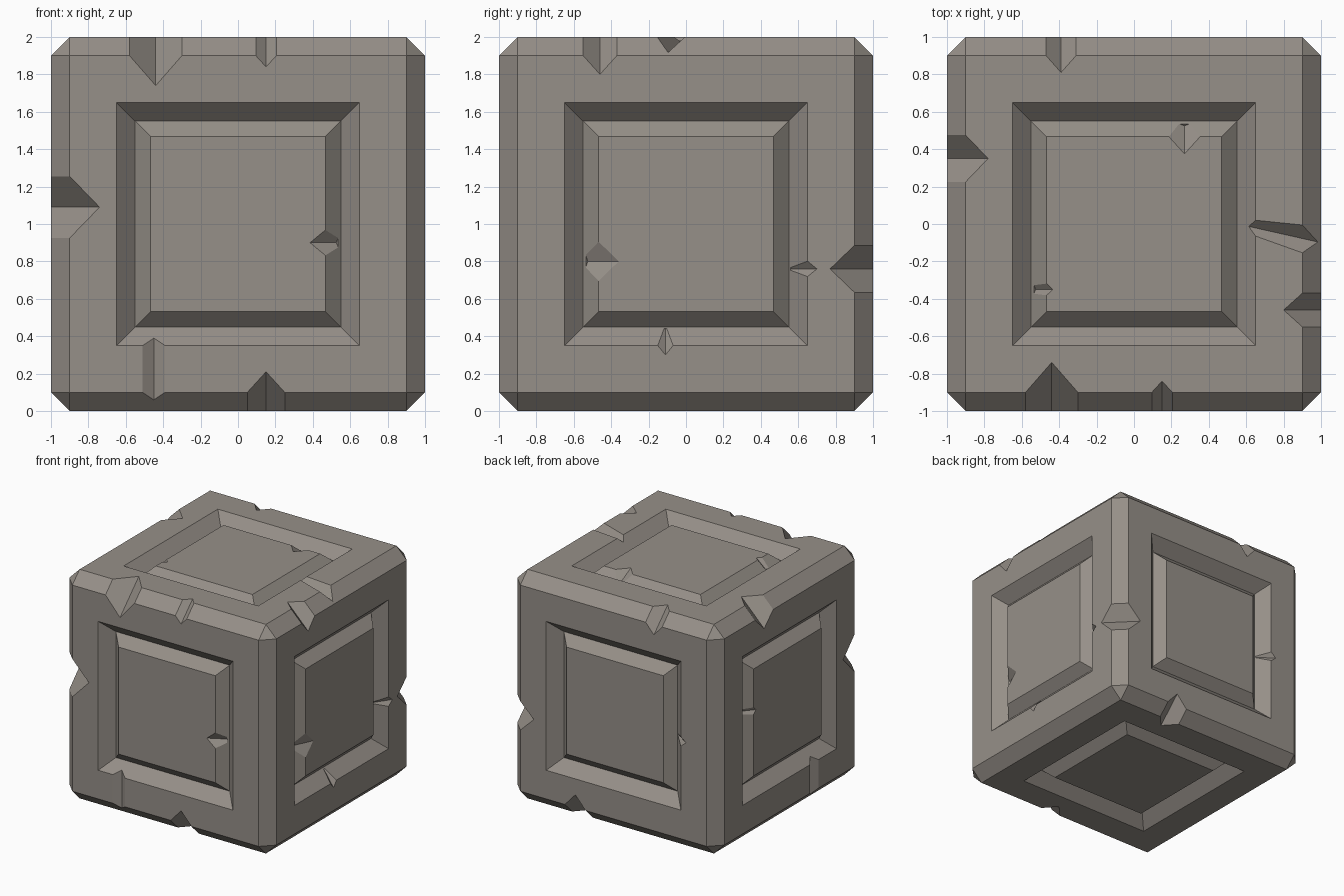
import bpy, bmesh
from mathutils import Vector

if "Cube" in bpy.data.objects:
    bpy.data.objects.remove(bpy.data.objects["Cube"])

stone = bpy.data.materials.new("weathered stone")
stone.diffuse_color = (0.305, 0.277, 0.247, 1)
stone.use_nodes = True
stone.node_tree.nodes["Principled BSDF"].inputs["Base Color"].default_value = stone.diffuse_color

# Chamfered block with a bevelled groove and raised panel on all six faces
bm = bmesh.new()
bmesh.ops.create_cube(bm, size=2)
bmesh.ops.bevel(bm, geom=bm.edges[:], offset=0.1, segments=1, affect='EDGES')
faces = [f for f in bm.faces if f.calc_area() > 2]
for thick, depth in ((0.25, 0), (0.1, -0.1), (0.083, 0.08)):
    for f in faces:
        bmesh.ops.inset_individual(bm, faces=[f], thickness=thick, depth=0, use_even_offset=True)
        bmesh.ops.translate(bm, verts=f.verts[:], vec=f.normal * depth)
me = bpy.data.meshes.new("stone_block")
bm.to_mesh(me)
bm.free()
block = bpy.data.objects.new("stone_block", me)
bpy.context.collection.objects.link(block)

cut = bmesh.new()


def wedge(a, b, out, slope, ext_a, ext_b, reach=0.3):
    """V-shaped cutter with its valley from a to b, opening along out."""
    t = (b - a).normalized()
    a, b = a - t * ext_a, b + t * ext_b
    out = out.normalized()
    side = t.cross(out).normalized() * slope * reach
    pts = [p + o for p in (a, b) for o in (Vector(), out * reach + side, out * reach - side)]
    v = [cut.verts.new(p) for p in pts]
    for q in ((0, 1, 2), (5, 4, 3), (0, 3, 4, 1), (1, 4, 5, 2), (2, 5, 3, 0)):
        cut.faces.new([v[i] for i in q])


def vec(**k):
    return Vector((k.get('x', 0), k.get('y', 0), k.get('z', 0)))


def edge_chip(b, sb, c, sc, along, pos, tip, half):
    """Chip across an outer block edge."""
    p = vec(**{b: sb, c: sc * (1 - tip), along: pos})
    q = vec(**{b: sb * (1 - tip), c: sc, along: pos})
    wedge(p, q, vec(**{b: sb, c: sc}), half / ((tip - 0.1) * 0.707), 0.3, 0.3)


def panel_chip(f, sf, s, ss, along, pos, tip, half):
    """Chip in the raised panel's rim."""
    p = vec(**{f: sf * 0.98, s: ss * tip, along: pos})
    q = vec(**{f: sf * 0.903, s: ss * 0.525, along: pos})
    depth = max(0.02, (0.47 - tip) * 0.5)
    wedge(p, q, vec(**{f: sf, s: ss}), half / depth, 0.1, 0, 0.12)


def wall_chip(f, sf, s, ss, along, pos, tip, half):
    """Chip in the frame's inner wall."""
    p = vec(**{f: sf, s: ss * tip, along: pos})
    q = vec(**{f: sf * 0.905, s: ss * 0.562, along: pos})
    wedge(p, q, vec(**{f: sf, s: -ss}), half / 0.035, 0.08, 0, 0.1)


def channel(f, sf, s, ss, along, pos0, pos1, d0, d1, half):
    """V channel running across the frame."""
    p = vec(**{f: sf * (1 - d0), s: ss * 0.6, along: pos0})
    q = vec(**{f: sf * (1 - d1), s: ss, along: pos1})
    wedge(p, q, vec(**{f: sf}), half / d0, 0, 0.1, 0.15)


# Chips on the outer edges
edge_chip('y', -1, 'z', 1, 'x', -0.44, 0.26, 0.14)
edge_chip('y', -1, 'z', 1, 'x', 0.15, 0.16, 0.055)
edge_chip('y', -1, 'x', -1, 'z', 0.09, 0.26, 0.165)
edge_chip('y', -1, 'z', -1, 'x', 0.15, 0.21, 0.10)
edge_chip('x', 1, 'y', 1, 'z', -0.24, 0.23, 0.125)
edge_chip('x', 1, 'z', 1, 'y', -0.46, 0.20, 0.09)
edge_chip('y', 1, 'z', 1, 'x', -0.39, 0.19, 0.08)
edge_chip('x', -1, 'z', 1, 'y', 0.35, 0.22, 0.125)
edge_chip('y', 1, 'z', -1, 'x', 0.37, 0.21, 0.10)
# Chips on the raised panels
panel_chip('y', -1, 'x', 1, 'z', -0.1, 0.385, 0.07)
panel_chip('z', 1, 'y', 1, 'x', 0.27, 0.375, 0.09)
panel_chip('z', 1, 'x', -1, 'y', -0.35, 0.435, 0.03)
panel_chip('x', 1, 'y', -1, 'z', -0.2, 0.36, 0.12)
panel_chip('x', -1, 'y', 1, 'z', 0.1, 0.435, 0.03)
# Chips on the frame walls
wall_chip('x', 1, 'y', 1, 'z', -0.24, 0.70, 0.05)
wall_chip('x', 1, 'z', -1, 'y', -0.11, 0.70, 0.05)
wall_chip('y', 1, 'x', -1, 'z', -0.05, 0.70, 0.05)
# Channels across the frames
channel('y', -1, 'z', -1, 'x', -0.45, -0.45, 0.04, 0.04, 0.06)
channel('z', 1, 'x', 1, 'y', -0.01, -0.1, 0.035, 0.085, 0.035)
channel('x', -1, 'z', -1, 'y', -0.34, -0.34, 0.04, 0.04, 0.06)

bmesh.ops.recalc_face_normals(cut, faces=cut.faces[:])
cme = bpy.data.meshes.new("chip_cutter")
cut.to_mesh(cme)
cut.free()
cutter = bpy.data.objects.new("chip_cutter", cme)
bpy.context.collection.objects.link(cutter)
cutter.hide_render = True

# Cut the chips, then stand the block on the ground
mod = block.modifiers.new("chips", 'BOOLEAN')
mod.operation = 'DIFFERENCE'
mod.solver = 'EXACT'
mod.object = cutter
bpy.context.view_layer.update()
result = bpy.data.meshes.new_from_object(block.evaluated_get(bpy.context.evaluated_depsgraph_get()))
block.modifiers.clear()
block.data = result
bpy.data.objects.remove(cutter)
result.materials.clear()
result.materials.append(stone)
for p in result.polygons:
    p.material_index = 0
    p.use_smooth = False
block.location.z = 1
